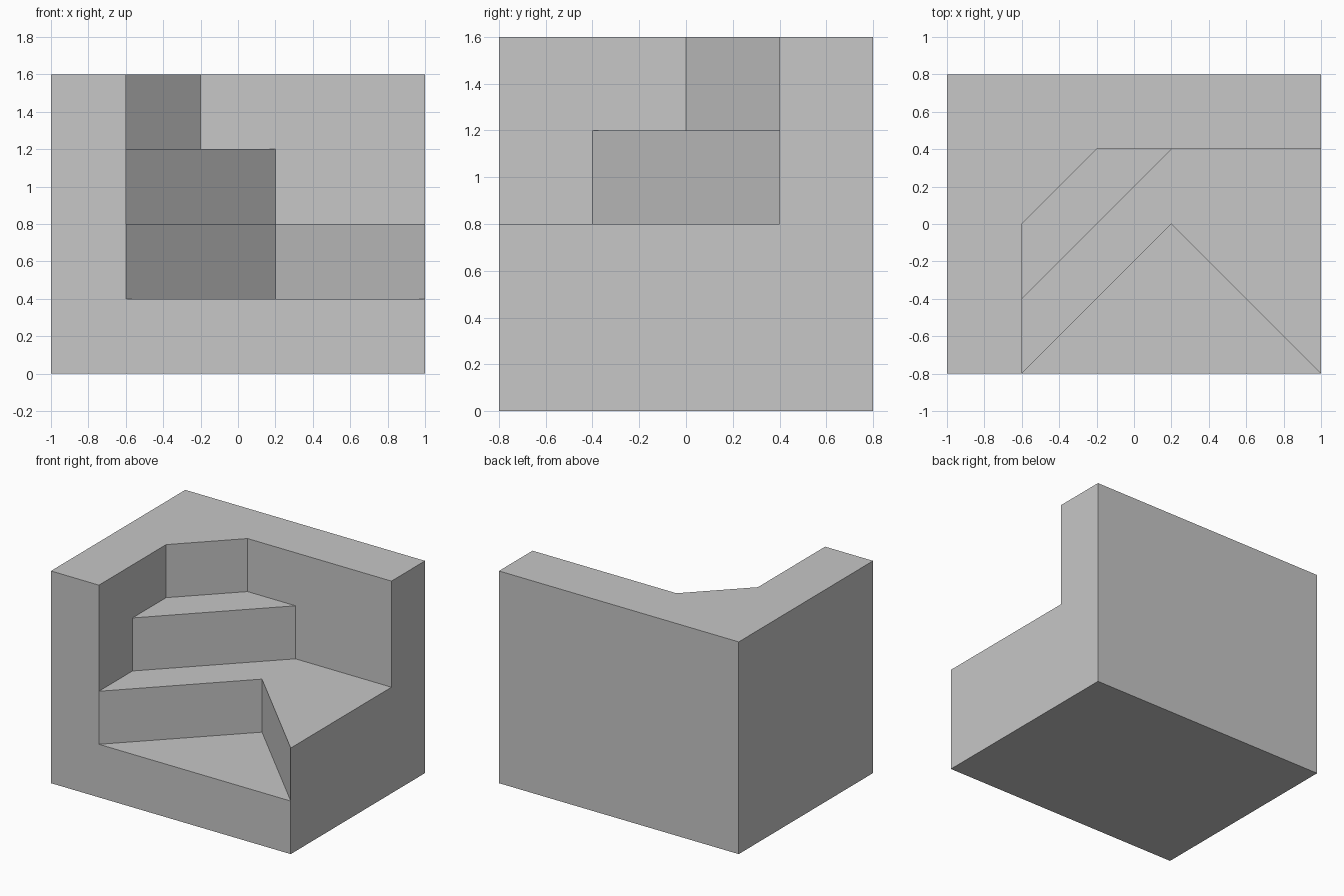
import bpy
import bmesh

cube = bpy.data.objects.get("Cube")
if cube:
    bpy.data.objects.remove(cube, do_unlink=True)

# Shared plan points (x, y)
front_right, front_left = (-1, -0.8), (1, -0.8)
back_left, back_right = (1, 0.8), (-1, 0.8)
wall_front, wall_end = (-0.6, -0.8), (1, 0.4)
notch = (0.2, 0)
step_a, step_b = (-0.6, -0.4), (0.2, 0.4)
corner_a, corner_b = (-0.6, 0), (-0.2, 0.4)
STEP = 0.4

# Inner edge of each layer, from the front right corner to the back left corner
inner_edges = [
    [wall_front, front_left, wall_end],
    [wall_front, notch, front_left, wall_end],
    [wall_front, step_a, step_b, wall_end],
    [wall_front, step_a, corner_a, corner_b, step_b, wall_end],
]
outlines = [[front_right, *edge, back_left, back_right] for edge in inner_edges]

# Horizontal surfaces: underside, three treads and the wall top
levels = [
    outlines[0],
    [wall_front, front_left, notch],
    [wall_front, notch, front_left, wall_end, step_b, step_a],
    [step_a, step_b, corner_b, corner_a],
    outlines[3],
]

bm = bmesh.new()


def add_face(points):
    bm.faces.new([bm.verts.new(p) for p in points])


for i, level in enumerate(levels):
    add_face([(x, y, i * STEP) for x, y in level])

# Vertical sides of every layer
for i, outline in enumerate(outlines):
    low, high = i * STEP, (i + 1) * STEP
    for a, b in zip(outline, outline[1:] + outline[:1]):
        add_face([(*a, low), (*b, low), (*b, high), (*a, high)])

# Weld into one solid and merge coplanar pieces
bmesh.ops.remove_doubles(bm, verts=bm.verts[:], dist=0.0001)
bmesh.ops.recalc_face_normals(bm, faces=bm.faces[:])
bmesh.ops.dissolve_limit(bm, angle_limit=0.01, verts=bm.verts[:], edges=bm.edges[:])

mesh = bpy.data.meshes.new("corner_steps")
bm.to_mesh(mesh)
bm.free()
block = bpy.data.objects.new("corner_steps", mesh)
bpy.context.collection.objects.link(block)

# Plain grey finish
grey = bpy.data.materials.new("light_grey")
grey.use_nodes = True
colour = (0.57, 0.57, 0.57, 1)
grey.diffuse_color = colour
grey.node_tree.nodes["Principled BSDF"].inputs["Base Color"].default_value = colour
mesh.materials.append(grey)
